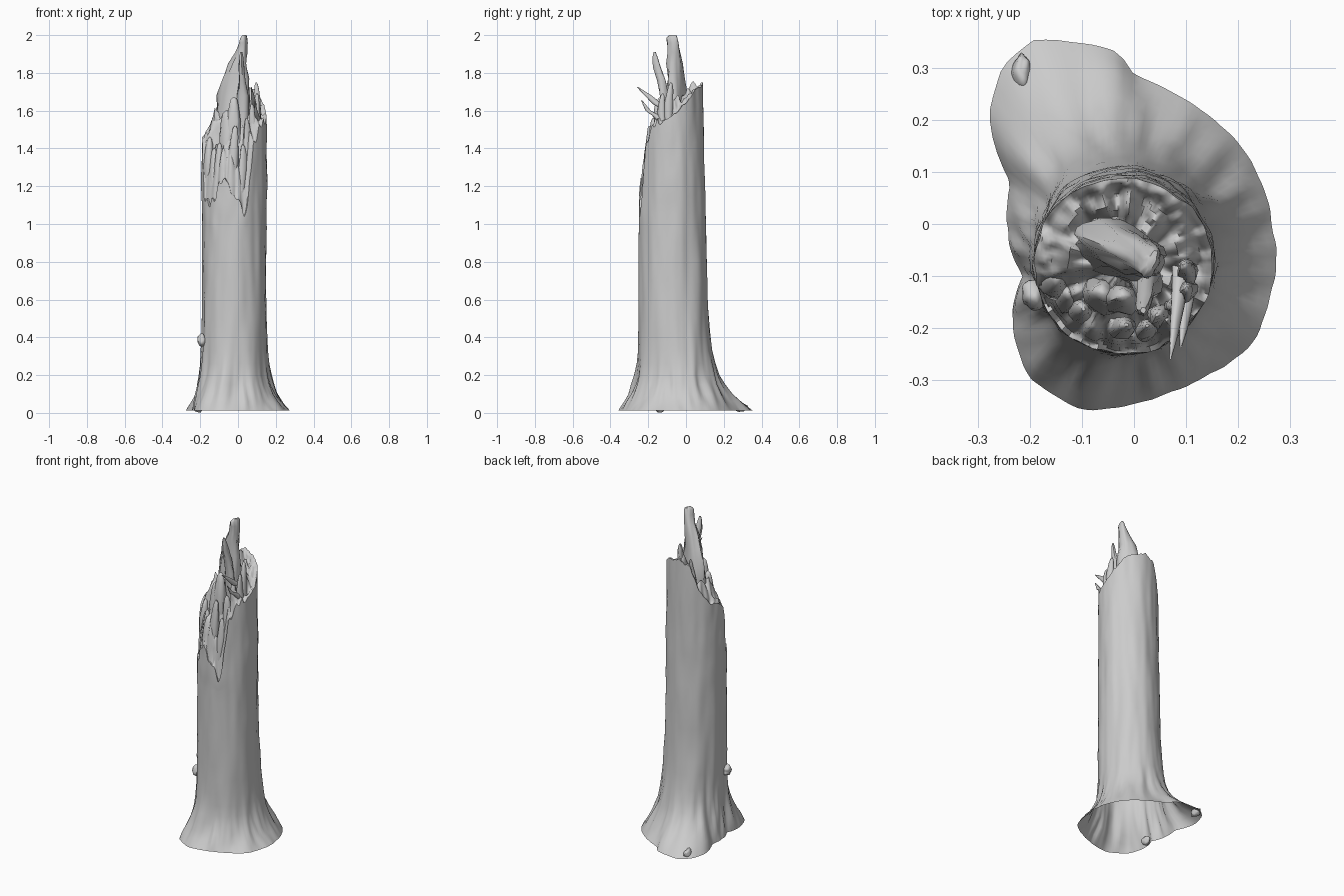
import bpy, bmesh, math
from mathutils import Vector, noise

if "Cube" in bpy.data.objects:
    bpy.data.objects.remove(bpy.data.objects["Cube"])

N = 128
BASE = [(-.20, .37), (-.13, .365), (-.03, .34), (0, .295), (.14, .22), (.225, .13), (.278, -.02),
        (.283, -.115), (.225, -.25), (.135, -.305), (.05, -.335), (-.03, -.365), (-.11, -.36),
        (-.2, -.305), (-.235, -.21), (-.215, -.1), (-.24, .08), (-.285, .22), (-.262, .31)]
FLARE = [(0, 1), (.04, .82), (.1, .55), (.15, .37), (.2, .24), (.3, .1), (.45, .03), (.6, 0)]
RIM = [(0, 1.57), (25, 1.63), (50, 1.72), (90, 1.74), (112, 1.71), (130, 1.56), (150, 1.48), (172, 1.46),
       (190, 1.42), (202, 1.15), (220, 1.09), (235, 1.14), (240, 1.22), (258, 1.22), (266, 1.16), (278, 1.13),
       (288, 1.04), (294, 1.10), (300, 1.28), (308, 1.42), (320, 1.52), (340, 1.53), (360, 1.57)]


def interp(table, x):
    for (a, u), (b, v) in zip(table, table[1:]):
        if x <= b:
            return u + (v - u) * max(0, (x - a) / (b - a))
    return table[-1][1]


# Root outline in polar form, padded so it wraps round
polar = sorted((math.degrees(math.atan2(y + .062, x + .02)) % 360, math.hypot(x + .02, y + .062)) for x, y in BASE)
polar = [(polar[-1][0] - 360, polar[-1][1])] + polar + [(polar[0][0] + 360, polar[0][1])]


def centre(z):
    return Vector((-.02, -.062 - .01 * z, z))


def surface(deg, z, scale=1.0):
    a = math.radians(deg)
    c, s = math.cos(a), math.sin(a)
    rx, ry = .171, .190 - .013 * z
    r = rx * ry / math.hypot(ry * c, rx * s)
    n = noise.noise(Vector((c * 2.2, s * 2.2, z * 2))) * .006 + noise.noise(Vector((c * 4, s * 4, z * 7))) * .005
    # the front and left roots hug the trunk more than the back and right ones
    tight = 1 + .6 * max(0, -math.sin(a - math.radians(35)))
    f = interp(FLARE, z) ** tight
    lobes = .05 * noise.noise(Vector((c * 3.5, s * 3.5, 7 + z * 3))) + .03 * noise.noise(Vector((c * 7, s * 7, z * 9)))
    r = r + (interp(polar, deg) - r) * f + n * (1 - f) + lobes * f * (1 - f) * 2
    return centre(z) + Vector((c, s, 0)) * r * scale


def rim_height(deg):
    a = math.radians(deg)
    amp = .05 if 195 < deg < 335 else .015
    return interp(RIM, deg) + amp * noise.noise(Vector((math.cos(a) * 8, math.sin(a) * 8, 3)))


def finish(name, bm, angle=40):
    bmesh.ops.recalc_face_normals(bm, faces=bm.faces)
    me = bpy.data.meshes.new(name)
    bm.to_mesh(me)
    bm.free()
    ob = bpy.data.objects.new(name, me)
    bpy.context.collection.objects.link(ob)
    bpy.ops.object.select_all(action='DESELECT')
    ob.select_set(True)
    bpy.context.view_layer.objects.active = ob
    bpy.ops.object.shade_smooth_by_angle(angle=math.radians(angle))
    return ob


def bridge(bm, rings):
    for lo, hi in zip(rings, rings[1:]):
        n = len(lo)
        for i in range(n):
            j = (i + 1) % n
            bm.faces.new((lo[i], lo[j], hi[j], hi[i]))


def broken_height(deg, s):
    # a lip at the rim, then fluted torn wood climbing to the core
    a = math.radians(deg)
    u = Vector((math.cos(a), math.sin(a), 0))
    rim, core = rim_height(deg), 1.59
    lip = .07 + .10 * noise.noise(u * 5 + Vector((1, 4, 2)))
    t = max(0, (s - max(.03, lip)) / .9)
    h = rim + (core - rim) * min(1, t) ** (.5 if rim < core else .8)
    p = u * (1 - s)
    jag = noise.noise(p * 4 + Vector((0, 0, 6))) * .10 + noise.noise(p * 7 + Vector((5, 2, 1))) * .05
    return h + jag * min(1, t * 5)


# Trunk with flared roots, open underneath, closed by the broken top
bm = bmesh.new()
degs = [360 * i / N for i in range(N)]
rings = []
for z in (.012, .03, .06, .1, .15, .2, .26, .33, .42, .5, .6, .7, .8, .9, .98):
    rings.append([bm.verts.new(surface(d, z)) for d in degs])
for k in range(1, 9):
    rings.append([bm.verts.new(surface(d, .98 + (rim_height(d) - .98) * k / 8)) for d in degs])
for s in (.03, .06, .1, .14, .19, .24, .3, .37, .45, .55, .67, .8, .92):
    rings.append([bm.verts.new(surface(d, broken_height(d, s), 1 - s)) for d in degs])
bridge(bm, rings)
tip = bm.verts.new((-.02, -.078, 1.6))
for i in range(N):
    bm.faces.new((rings[-1][i], rings[-1][(i + 1) % N], tip))
finish("trunk", bm, 70)


def splinter(name, sections, turn=0, sides=14, rough=.12):
    # sections: x, y, z, half width, half depth
    bm = bmesh.new()
    rings = []
    t = math.radians(turn)
    for x, y, z, w, d in sections:
        ring = []
        for i in range(sides):
            a = 2 * math.pi * i / sides
            k = 1 + rough * noise.noise(Vector((math.cos(a) * 2, math.sin(a) * 2, z * 9 + x * 20)))
            u, v = w * k * math.cos(a), d * k * math.sin(a)
            ring.append(bm.verts.new((x + u * math.cos(t) - v * math.sin(t), y + u * math.sin(t) + v * math.cos(t), z)))
        rings.append(ring)
    bridge(bm, rings)
    bm.faces.new(rings[0])
    bm.faces.new(rings[-1])
    return finish(name, bm, 60)


# Tall central spike, a broad sheet narrowing upward
splinter("main_spike", [(-.04, -.055, 1.35, .085, .055), (-.032, -.05, 1.55, .088, .05), (-.022, -.048, 1.68, .086, .045),
                        (-.012, -.052, 1.77, .068, .04), (.002, -.058, 1.85, .05, .037), (.02, -.064, 1.91, .03, .033),
                        (.028, -.07, 1.96, .021, .03), (.03, -.075, 1.985, .016, .028), (.034, -.07, 2.0, .008, .018)],
         turn=-25, sides=24, rough=.35)
# Second spike in front of it
splinter("front_spike", [(.02, -.10, 1.5, .035, .03), (.025, -.115, 1.68, .028, .024), (.024, -.13, 1.76, .018, .022),
                         (.02, -.153, 1.83, .014, .02), (.018, -.163, 1.88, .01, .014), (.018, -.166, 1.91, .005, .006)],
         turn=-30, rough=.4)
# Forward-pointing thorns on the right
splinter("side_thorn", [(.095, .0, 1.57, .022, .03), (.092, -.08, 1.60, .018, .03), (.085, -.15, 1.635, .013, .025),
                        (.078, -.20, 1.68, .009, .018), (.07, -.257, 1.725, .002, .004)])
splinter("lower_thorn", [(.105, -.11, 1.52, .016, .02), (.10, -.16, 1.575, .012, .02), (.095, -.2, 1.60, .008, .014),
                         (.09, -.235, 1.655, .002, .003)])

# Upright ridges of torn wood: direction, distance out, bottom, top, half width
SLIVERS = [(192, .84, 1.2, 1.46, .03), (212, .76, 1.08, 1.40, .03), (232, .72, 1.1, 1.43, .03),
           (252, .8, 1.1, 1.36, .028), (270, .74, 1.15, 1.52, .026), (287, .8, 1.1, 1.42, .022),
           (302, .74, 1.2, 1.56, .026), (235, .45, 1.25, 1.60, .04), (325, .78, 1.4, 1.64, .022),
           (342, .8, 1.45, 1.69, .02), (358, .76, 1.5, 1.75, .022), (265, .42, 1.35, 1.67, .035)]
for n, (deg, sc, z0, z1, w) in enumerate(SLIVERS):
    parts = []
    for t, k in ((0, .7), (.3, 1.1), (.6, 1), (.85, .7), (.96, .45), (1, .15)):
        p = surface(deg + 4 * math.sin(3 * t + n), z0 + (z1 - z0) * t, sc - .06 * t)
        parts.append((p.x, p.y, p.z, w * k * .8, w * k))
    splinter("torn_ridge_%02d" % n, parts, turn=deg, sides=12, rough=.5)


# Small knots: one on the left side, others among the roots
def knot(name, loc, size):
    bm = bmesh.new()
    bmesh.ops.create_icosphere(bm, subdivisions=3, radius=1)
    for v in bm.verts:
        k = 1 + .3 * noise.noise(v.co * 1.5 + Vector(loc) * 9)
        v.co = Vector(loc) + Vector(v.co[i] * size[i] * k for i in range(3))
    finish(name, bm, 60)


knot("side_knot", (-.19, -.135, .385), (.026, .03, .03))
knot("root_knot_left", (-.205, -.14, .03), (.02, .03, .028))
knot("root_knot_back", (-.215, .29, .03), (.018, .035, .025))
